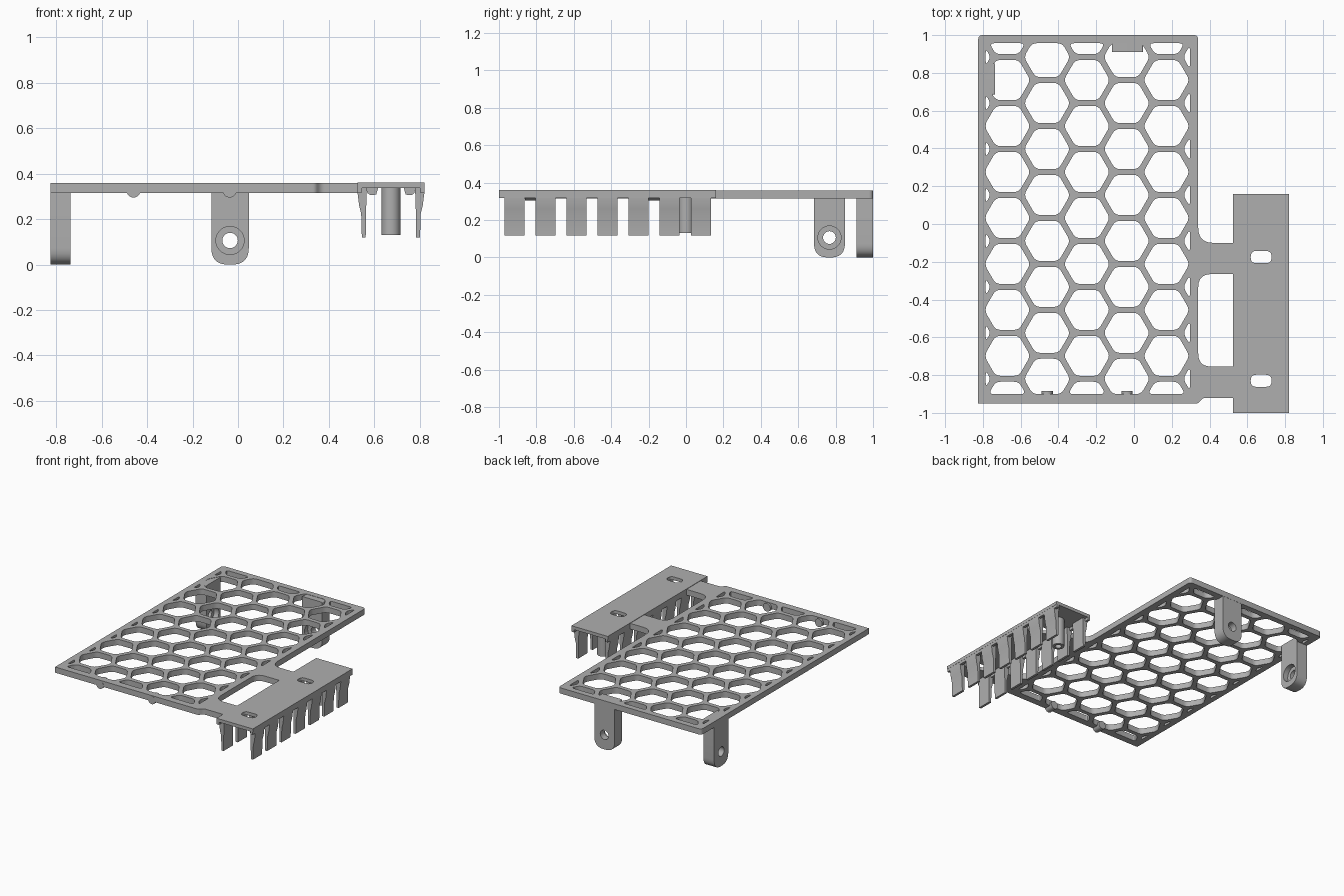
import bpy, bmesh, math
from mathutils import Matrix, Vector

if "Cube" in bpy.data.objects:
    bpy.data.objects.remove(bpy.data.objects["Cube"])

grey = bpy.data.materials.new("plain_grey")
grey.use_nodes = True
grey.diffuse_color = (0.43, 0.43, 0.43, 1)
grey.node_tree.nodes["Principled BSDF"].inputs["Base Color"].default_value = grey.diffuse_color

UPRIGHT = Matrix.Rotation(math.radians(90), 4, 'X')           # outline in x-z, depth towards -y
SIDEWAYS = Matrix.Rotation(math.radians(90), 4, 'Z') @ UPRIGHT  # outline in y-z, depth towards +x


def rounded(points, steps=5):
    """Round each (x, y, radius) corner of an outline."""
    out = []
    for i, (x, y, r) in enumerate(points):
        p = Vector((x, y))
        a = Vector(points[i - 1][:2]) - p
        b = Vector(points[(i + 1) % len(points)][:2]) - p
        r = min(r, 0.45 * a.length, 0.45 * b.length)
        if r < 0.001:
            out.append(p)
            continue
        a, b = p + a.normalized() * r, p + b.normalized() * r
        for s in range(steps + 1):
            t = s / steps
            out.append(a * (1 - t) ** 2 + p * 2 * t * (1 - t) + b * t * t)
    return out


def ring(x, y, r, sides=32, turn=0):
    return [Vector((x + r * math.cos(2 * math.pi * i / sides + turn),
                    y + r * math.sin(2 * math.pi * i / sides + turn))) for i in range(sides)]


def box(x0, x1, y0, y1):
    return [Vector(p) for p in ((x0, y0), (x1, y0), (x1, y1), (x0, y1))]


def clip(poly, axis, limit, sign):
    """Keep the part of a convex outline on one side of a line."""
    out = []
    for i, q in enumerate(poly):
        p = poly[i - 1]
        dp, dq = sign * (p[axis] - limit), sign * (q[axis] - limit)
        if dp * dq < 0:
            out.append(p.lerp(q, dp / (dp - dq)))
        if dq >= 0:
            out.append(q)
    return out


def slab(name, outlines, z0, z1, matrix=Matrix()):
    """Extrude a filled outline; further outlines are holes."""
    curve = bpy.data.curves.new(name, 'CURVE')
    curve.dimensions = '2D'
    curve.fill_mode = 'BOTH'
    curve.extrude = (z1 - z0) / 2
    for pts in outlines:
        spline = curve.splines.new('POLY')
        spline.points.add(len(pts) - 1)
        for point, p in zip(spline.points, pts):
            point.co = (p[0], p[1], 0, 1)
        spline.use_cyclic_u = True
    temp = bpy.data.objects.new(name + "_outline", curve)
    bpy.context.collection.objects.link(temp)
    graph = bpy.context.evaluated_depsgraph_get()
    mesh = bpy.data.meshes.new_from_object(temp.evaluated_get(graph))
    bpy.data.objects.remove(temp)
    bpy.data.curves.remove(curve)
    bm = bmesh.new()
    bm.from_mesh(mesh)
    bmesh.ops.remove_doubles(bm, verts=bm.verts, dist=0.00005)
    bmesh.ops.recalc_face_normals(bm, faces=bm.faces)
    bmesh.ops.translate(bm, verts=bm.verts, vec=(0, 0, (z0 + z1) / 2))
    bm.to_mesh(mesh)
    bm.free()
    mesh.transform(matrix)
    return finish(name, mesh)


def finish(name, mesh):
    mesh.name = name
    mesh.materials.clear()
    mesh.materials.append(grey)
    mesh.shade_smooth()
    mesh.set_sharp_from_angle(angle=math.radians(35))
    obj = bpy.data.objects.new(name, mesh)
    bpy.context.collection.objects.link(obj)
    return obj


# Honeycomb panel with two side arms
outer = rounded([(-0.825, -0.95, 0), (0.34, -0.95, 0.012), (0.365, -0.92, 0.02),
                 (0.53, -0.92, 0), (0.53, -0.755, 0), (0.34, -0.755, 0.07),
                 (0.34, -0.265, 0.07), (0.53, -0.265, 0), (0.53, -0.10, 0),
                 (0.34, -0.10, 0.08), (0.34, 1, 0.025), (-0.825, 1, 0.025)])
holes = []
pitch = 0.2433
for col in range(-1, 6):
    x = -0.671 + col * pitch * math.cos(math.pi / 6)
    for row in range(-1, 9):
        y = 0.762 - row * pitch + (pitch / 2 if col % 2 else 0)
        cell = ring(x, y, 0.1225, 6)
        for axis, limit, sign in ((0, -0.785, 1), (0, 0.296, -1), (1, -0.90, 1), (1, 0.957, -1)):
            cell = clip(cell, axis, limit, sign)
        if len(cell) > 2:
            holes.append(rounded([(p.x, p.y, 0.026) for p in cell], 4))
slab("honeycomb_panel", [outer] + holes, 0.316, 0.358)


# Mounting lugs with a counterbored screw hole on the inner face
def lug(name, matrix):
    w = 0.0825
    shape = rounded([(-w, 0, 0.078), (w, 0, 0.078), (w, 0.356, 0.008), (-w, 0.356, 0.008)], 10)
    body = slab(name, [shape, ring(0, 0.106, 0.034)], 0, 0.088, matrix)
    cutter = slab(name + "_cutter", [ring(0, 0.106, 0.062)], 0.05, 0.12, matrix)
    cutter.hide_render = True
    mod = body.modifiers.new("counterbore", 'BOOLEAN')
    mod.operation = 'DIFFERENCE'
    mod.object = cutter
    mod.solver = 'EXACT'
    graph = bpy.context.evaluated_depsgraph_get()
    mesh = bpy.data.meshes.new_from_object(body.evaluated_get(graph))
    bpy.data.objects.remove(body)
    bpy.data.objects.remove(cutter)
    finish(name, mesh)


lug("back_lug", Matrix.Translation((-0.035, 0.999, 0)) @ UPRIGHT)
lug("side_lug", Matrix.Translation((-0.824, 0.767, 0)) @ SIDEWAYS)

# Round locating pegs under the front edge
for i, x in enumerate((-0.46, -0.037)):
    slab(f"front_peg_{i + 1}", [ring(0, 0, 0.03)], 0, 0.066,
         Matrix.Translation((x, -0.885, 0.325)) @ UPRIGHT)

# Clip plate with two slots
MID = 0.673
slots = []
for y in (-0.175, -0.83):
    slots.append(rounded([(MID - 0.055, y - 0.032, 0.03), (MID + 0.055, y - 0.032, 0.03),
                          (MID + 0.055, y + 0.032, 0.03), (MID - 0.055, y + 0.032, 0.03)]))
slab("clip_plate", [box(0.525, 0.821, -1, 0.16)] + slots, 0.337, 0.361)

# Hollow post under the plate
slab("plate_post", [ring(MID, 0, 0.041), ring(MID, 0, 0.022)], 0.13, 0.34)

# Rails, spring clips and slot ribs on both long sides of the plate
clip_profile = [(-0.147, 0.338), (-0.147, 0.315), (-0.140, 0.26), (-0.131, 0.225),
                (-0.128, 0.118), (-0.111, 0.118), (-0.110, 0.22), (-0.106, 0.338)]
rib_profile = [(-0.106, 0.338), (-0.104, 0.315), (-0.09, 0.305), (-0.065, 0.308), (-0.056, 0.338)]
for side, sign in (("inner", 1), ("outer", -1)):
    def across(points):
        return [(MID + sign * x, z) for x, z in points]

    rail = across([(-0.147, 0.338), (-0.147, 0.317), (-0.128, 0.317), (-0.128, 0.338)])
    slab(f"{side}_rail", [rail], 0, 1.16, Matrix.Translation((0, 0.16, 0)) @ UPRIGHT)
    for i in range(7):
        y = -0.917 + i * 0.166
        slab(f"{side}_clip_{i + 1}", [across(clip_profile)], -0.0535, 0.0535,
             Matrix.Translation((0, y, 0)) @ UPRIGHT)
    for i, y in enumerate((-0.83, -0.17)):
        slab(f"{side}_slot_rib_{i + 1}", [across(rib_profile)], -0.032, 0.032,
             Matrix.Translation((0, y, 0)) @ UPRIGHT)
